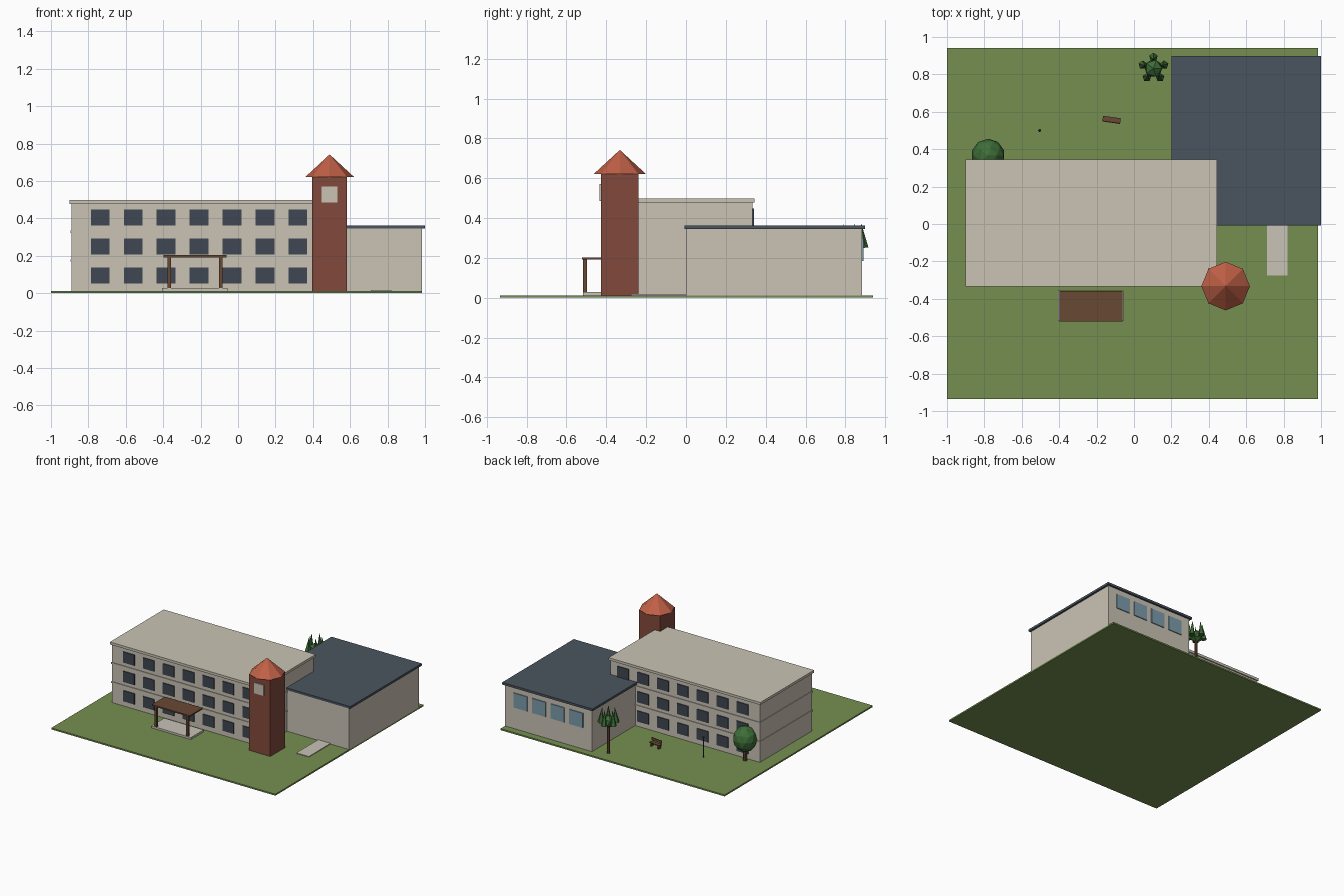
import bpy, math
from mathutils import Vector

old = bpy.data.objects.get("Cube")
if old:
    bpy.data.objects.remove(old, do_unlink=True)


def material(name, r, g, b):
    """Flat material from display values 0-255, stored as linear."""
    lin = [((c / 255 + 0.055) / 1.055) ** 2.4 for c in (r, g, b)] + [1.0]
    m = bpy.data.materials.new(name)
    m.use_nodes = True
    m.diffuse_color = lin
    m.node_tree.nodes["Principled BSDF"].inputs["Base Color"].default_value = lin
    return m


STONE = material("beige stone", 203, 196, 181)
BRICK = material("red brick", 130, 74, 60)
TILE = material("terracotta tile", 192, 96, 70)
SLATE = material("slate roof", 74, 84, 95)
PANE = material("dark window", 62, 71, 82)
GLASS = material("pale blue glass", 124, 156, 172)
WOOD = material("brown wood", 104, 72, 52)
LEAF = material("leaf green", 62, 110, 56)
GRASS = material("grass green", 118, 143, 80)
PAVING = material("pale paving", 201, 195, 183)


def finish(name, mat):
    o = bpy.context.object
    o.name = name
    o.data.materials.append(mat)
    return o


def box(name, mat, x, y, z, turn=0.0):
    """Box from (low, high) ranges along each axis."""
    mid = [(a + b) / 2 for a, b in (x, y, z)]
    bpy.ops.mesh.primitive_cube_add(size=1, location=mid, rotation=(0, 0, turn))
    o = finish(name, mat)
    o.scale = [b - a for a, b in (x, y, z)]
    return o


def cone(name, mat, sides, r1, r2, base, tip):
    """Cone or cylinder running from base to tip."""
    base, tip = Vector(base), Vector(tip)
    axis = tip - base
    bpy.ops.mesh.primitive_cone_add(vertices=sides, radius1=r1, radius2=r2,
                                    depth=axis.length, location=(base + tip) / 2)
    o = finish(name, mat)
    o.rotation_euler = axis.to_track_quat('Z', 'Y').to_euler()
    return o


def ball(name, mat, detail, centre, rx, rz):
    bpy.ops.mesh.primitive_ico_sphere_add(subdivisions=detail, radius=1, location=centre)
    o = finish(name, mat)
    o.scale = (rx, rx, rz)
    return o


G = 0.012  # ground level

# Lawn and paving
box("lawn", GRASS, (-1, 0.985), (-0.935, 0.94), (0, G))
box("side_path", PAVING, (0.71, 0.82), (-0.275, 0.0), (G, 0.018))

# Main three-storey block
FRONT, BACK = -0.325, 0.335
box("main_walls", STONE, (-0.89, 0.435), (FRONT, BACK), (G, 0.478))
box("main_roof", STONE, (-0.9, 0.445), (FRONT - 0.01, BACK + 0.01), (0.478, 0.498))
for z in (0.175, 0.328):
    box("floor_band", STONE, (-0.895, 0.44), (FRONT - 0.005, BACK + 0.005),
        (z - 0.006, z + 0.006))
for row in range(3):
    z = 0.095 + row * 0.155
    for col in range(7):
        x = -0.737 + col * 0.1762
        for wall, side in ((FRONT, -1), (BACK, 1)):
            ys = sorted((wall, wall + side * 0.007))
            box("main_window", PANE, (x - 0.05, x + 0.05), ys, (z - 0.043, z + 0.043))

# Side wing
box("wing_walls", STONE, (0.215, 0.985), (0.0, 0.883), (G, 0.345))
box("wing_roof", SLATE, (0.2, 1.0), (-0.008, 0.898), (0.345, 0.363))
for i in range(4):
    x = 0.352 + i * 0.165
    box("wing_window", GLASS, (x - 0.06, x + 0.06), (0.883, 0.89), (0.183, 0.3))

# Tower with pointed eight-sided roof
TX, TY, H = 0.49, -0.332, 0.094
box("tower", BRICK, (TX - H, TX + H), (TY - H, TY + H), (G, 0.622))
cone("tower_roof", TILE, 8, 0.13, 0, (TX, TY, 0.622), (TX, TY, 0.742))
box("tower_panel", STONE, (0.447, 0.531), (TY - H - 0.008, TY - H), (0.485, 0.57))

# Entrance porch
box("porch_step", PAVING, (-0.405, -0.055), (-0.518, -0.355), (G, 0.028))
box("porch_roof", WOOD, (-0.398, -0.062), (-0.522, -0.358), (0.192, 0.203))
for x in (-0.368, -0.092):
    box("porch_post", WOOD, (x - 0.009, x + 0.009), (-0.516, -0.498), (0.028, 0.192))

# Round tree
cone("round_tree_trunk", WOOD, 8, 0.016, 0.014, (-0.78, 0.366, G), (-0.78, 0.366, 0.13))
ball("round_tree_crown", LEAF, 2, (-0.78, 0.366, 0.185), 0.09, 0.1)

# Spiky tree: a ring of upright leaf cones round a small crown
PX, PY = 0.104, 0.832
cone("spiky_tree_trunk", WOOD, 8, 0.012, 0.01, (PX, PY, G), (PX, PY, 0.26))
ball("spiky_tree_crown", LEAF, 1, (PX, PY, 0.265), 0.052, 0.05)
for i in range(5):
    a = math.radians(90 + 72 * i)
    c, s = math.cos(a), math.sin(a)
    cone("leaf_spike", LEAF, 5, 0.024, 0, (PX + 0.06 * c, PY + 0.06 * s, 0.25),
         (PX + 0.048 * c, PY + 0.048 * s, 0.372))

# Garden bench, slightly turned
turn = math.radians(-8)
BX, BY = -0.12, 0.557


def bench_part(name, dx, dy, w, d, z0, z1):
    x = BX + dx * math.cos(turn) - dy * math.sin(turn)
    y = BY + dx * math.sin(turn) + dy * math.cos(turn)
    box(name, WOOD, (x - w / 2, x + w / 2), (y - d / 2, y + d / 2), (z0, z1), turn)


bench_part("bench_seat", 0, 0, 0.096, 0.03, 0.038, 0.045)
bench_part("bench_back", 0, -0.013, 0.096, 0.005, 0.052, 0.074)
for dx in (-0.036, 0.036):
    bench_part("bench_leg", dx, 0, 0.008, 0.026, G, 0.038)
    bench_part("bench_back_post", dx, -0.013, 0.006, 0.005, 0.045, 0.052)

# Lamp post
cone("lamp_post", PANE, 8, 0.004, 0.004, (-0.505, 0.5, G), (-0.505, 0.5, 0.17))
ball("lamp_head", PANE, 1, (-0.505, 0.5, 0.175), 0.009, 0.009)
